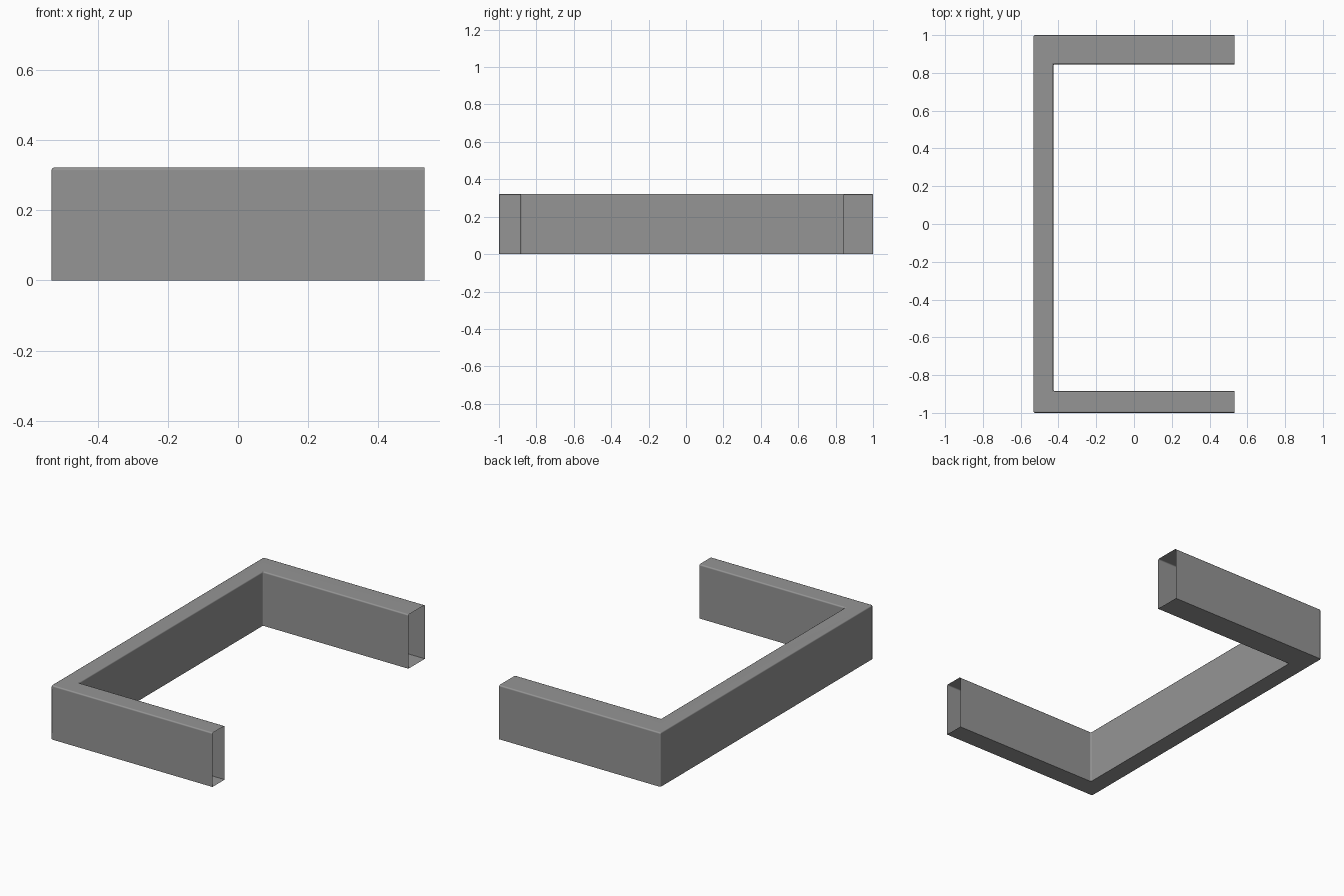
import bpy, bmesh

if "Cube" in bpy.data.objects:
    bpy.data.objects.remove(bpy.data.objects["Cube"])

HEIGHT = 0.322
BEVEL = 0.008
# C-shaped plan outline, counter-clockwise
OUTLINE = [(-0.532, -1), (0.532, -1), (0.532, -0.885), (-0.427, -0.885),
           (-0.427, 0.845), (0.532, 0.845), (0.532, 1), (-0.532, 1)]

# Extrude the outline into a C-shaped channel
bm = bmesh.new()
base = bm.faces.new([bm.verts.new((x, y, 0)) for x, y in OUTLINE])
ext = bmesh.ops.extrude_face_region(bm, geom=[base], use_keep_orig=True)
for v in ext["geom"]:
    if isinstance(v, bmesh.types.BMVert):
        v.co.z = HEIGHT
bmesh.ops.recalc_face_normals(bm, faces=bm.faces[:])

# Open the two arm ends
ends = [f for f in bm.faces if f.calc_center_median().x > 0.53]
bmesh.ops.delete(bm, geom=ends, context='FACES')

# Soften the top and upright edges, leaving the bottom and open ends sharp
soft = [e for e in bm.edges if not e.is_boundary
        and max(v.co.z for v in e.verts) > HEIGHT / 2]
bmesh.ops.bevel(bm, geom=soft, offset=BEVEL, segments=2, profile=0.5,
                affect='EDGES', clamp_overlap=True)

mesh = bpy.data.meshes.new("counter_shell")
bm.to_mesh(mesh)
bm.free()
counter = bpy.data.objects.new("counter_shell", mesh)
bpy.context.collection.objects.link(counter)

# Smooth the rounded edges while the large faces stay flat
bpy.context.view_layer.objects.active = counter
counter.select_set(True)
bpy.ops.object.shade_smooth_by_angle(angle=0.9)
normals = counter.modifiers.new("flat_faces", 'WEIGHTED_NORMAL')
normals.keep_sharp = True

# Dark grey finish
grey = bpy.data.materials.new("dark_grey")
grey.diffuse_color = (0.3, 0.3, 0.3, 1)
grey.use_nodes = True
grey.node_tree.nodes["Principled BSDF"].inputs["Base Color"].default_value = grey.diffuse_color
mesh.materials.append(grey)
